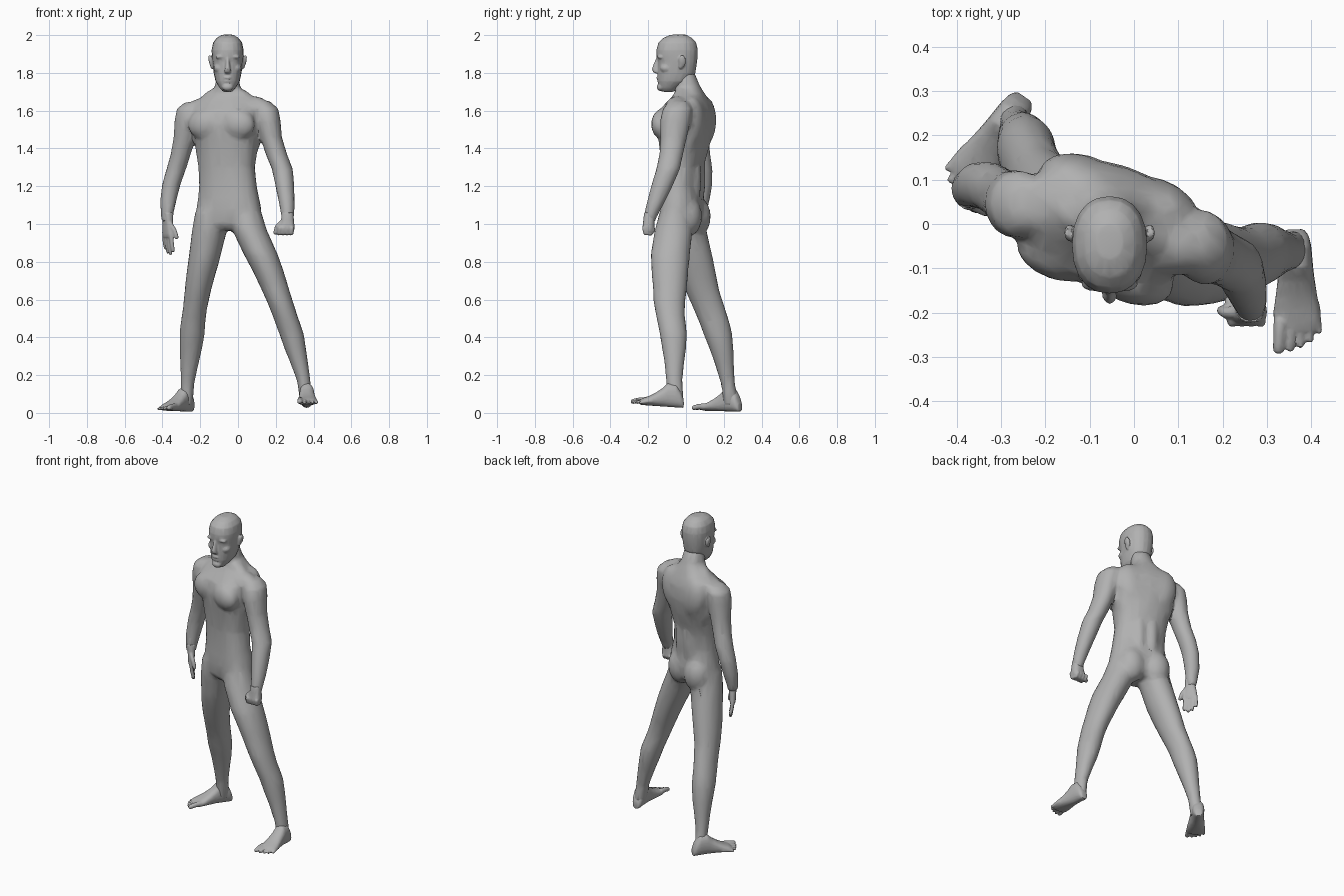
import bpy, bmesh, math
from mathutils import Vector, Matrix

if "Cube" in bpy.data.objects:
    bpy.data.objects.remove(bpy.data.objects["Cube"], do_unlink=True)

clay = bpy.data.materials.new("clay_grey")
clay.use_nodes = True
clay.diffuse_color = (0.44, 0.44, 0.44, 1)
clay.node_tree.nodes["Principled BSDF"].inputs["Base Color"].default_value = (0.44, 0.44, 0.44, 1)

YAW = math.radians(-18)          # twist of the trunk
N = 20                           # sides of each cross-section


def loft(bm, rings, power=2.0):
    """Skin rings given as (centre, half-width vector, half-depth vector)."""
    loops = []
    for c, u, v in rings:
        loop = []
        for i in range(N):
            t = 2 * math.pi * i / N
            s, k = math.sin(t), math.cos(t)
            fs = math.copysign(abs(s) ** (2 / power), s)
            fk = math.copysign(abs(k) ** (2 / power), k)
            loop.append(bm.verts.new(Vector(c) + Vector(u) * fk + Vector(v) * fs))
        loops.append(loop)
    for a, b in zip(loops, loops[1:]):
        for i in range(N):
            bm.faces.new((a[i], a[(i + 1) % N], b[(i + 1) % N], b[i]))
    bm.faces.new(loops[0][::-1])
    bm.faces.new(loops[-1])


def column(bm, rows, yaw=0.0, power=2.0):
    """Stack of level ellipses: x, y, z, half-width, half-depth."""
    c, s = math.cos(yaw), math.sin(yaw)
    loft(bm, [((x, y, z), (a * c, a * s, 0), (-b * s, b * c, 0)) for x, y, z, a, b in rows], power)


def blob(bm, centre, radii, yaw=0.0, tilt=0.0):
    m = (Matrix.Translation(centre) @ Matrix.Rotation(yaw, 4, 'Z')
         @ Matrix.Rotation(tilt, 4, 'Y') @ Matrix.Diagonal((*radii, 1)))
    bmesh.ops.create_uvsphere(bm, u_segments=16, v_segments=10, radius=1, matrix=m)


def finger(bm, points, radius):
    """Round-jointed tube through points, slightly tapered."""
    pts = [Vector(p) for p in points]
    for i, p in enumerate(pts):
        blob(bm, p, [radius * (1 - 0.08 * i)] * 3)
    for i, (p, q) in enumerate(zip(pts, pts[1:])):
        d = (q - p).normalized()
        u = d.orthogonal().normalized()
        v = d.cross(u)
        r0, r1 = radius * (1 - 0.08 * i), radius * (0.92 - 0.08 * i)
        loft(bm, [(p, u * r0, v * r0), (q, u * r1, v * r1)])


def trunk(u, f, z):
    """Point in trunk space: u to the left, f forward."""
    c, s = math.cos(YAW), math.sin(YAW)
    return Vector((-0.06 + u * c + f * s, -0.01 + u * s - f * c, z))


def finish(bm, name, voxel, smooth, ratio):
    """Fuse the overlapping masses into one skin."""
    bmesh.ops.recalc_face_normals(bm, faces=bm.faces)
    mesh = bpy.data.meshes.new(name)
    bm.to_mesh(mesh)
    bm.free()
    ob = bpy.data.objects.new(name, mesh)
    bpy.context.collection.objects.link(ob)
    mesh.materials.append(clay)
    rm = ob.modifiers.new("fuse", 'REMESH')
    rm.mode, rm.voxel_size = 'VOXEL', voxel
    sm = ob.modifiers.new("soften", 'SMOOTH')
    sm.factor, sm.iterations = 0.5, smooth
    de = ob.modifiers.new("simplify", 'DECIMATE')
    de.ratio = ratio
    bpy.ops.object.select_all(action='DESELECT')
    ob.select_set(True)
    bpy.context.view_layer.objects.active = ob
    for m in ("fuse", "soften", "simplify"):
        bpy.ops.object.modifier_apply(modifier=m)
    bpy.ops.object.shade_smooth_by_angle(angle=math.radians(35))


# Trunk and neck
body = bmesh.new()
column(body, [(-.055, -.02, .965, .06, .07), (-.05, -.02, 1.0, .165, .1), (-.048, -.02, 1.08, .176, .108),
              (-.05, -.022, 1.14, .165, .102), (-.053, -.025, 1.2, .156, .097), (-.06, -.018, 1.3, .152, .102),
              (-.06, -.008, 1.42, .17, .127), (-.06, -.005, 1.52, .187, .142), (-.06, 0, 1.6, .2, .132),
              (-.06, .015, 1.65, .18, .1), (-.057, .02, 1.69, .1, .075), (-.055, .008, 1.73, .064, .066),
              (-.055, -.012, 1.8, .058, .057)], YAW, 2.3)
for s in (-1, 1):
    blob(body, trunk(s * .088, .088, 1.53), (.098, .06, .082), YAW, s * .2)       # chest muscle
    blob(body, trunk(s * .085, -.078, 1.54), (.1, .066, .14), YAW, s * .25)       # shoulder blade
    blob(body, trunk(s * .125, -.02, 1.46), (.058, .085, .13), YAW, s * .2)       # side of the back
    blob(body, trunk(s * .036, -.06, 1.25), (.045, .045, .2), YAW)                # back muscle
    blob(body, trunk(s * .035, .068, 1.28), (.05, .033, .19), YAW)                # abdomen
    blob(body, trunk(s * .075, -.04, 1.04), (.085, .08, .11), YAW)                # buttock
    blob(body, trunk(s * .12, .005, 1.622), (.12, .055, .05), YAW, s * .22)       # shoulder girdle
    blob(body, trunk(s * .07, -.01, 1.682), (.085, .045, .035), YAW, s * .4)      # neck slope
blob(body, trunk(.16, -.01, 1.63), (.075, .055, .045), YAW, .2)                   # raised left shoulder

# Legs: left, then right
column(body, [(.02, -.045, 1.14, .05, .06), (.04, -.055, 1.06, .085, .085), (.06, -.065, .97, .092, .1),
              (.12, -.083, .84, .09, .104), (.16, -.085, .75, .082, .098), (.195, -.085, .66, .074, .09),
              (.222, -.088, .59, .069, .084), (.247, -.083, .52, .066, .077), (.283, -.067, .42, .065, .072),
              (.303, -.063, .34, .057, .064), (.32, -.062, .28, .049, .054), (.348, -.062, .17, .036, .043),
              (.358, -.058, .09, .034, .044), (.36, -.056, .06, .03, .04)])
column(body, [(-.125, -.01, 1.14, .05, .06), (-.145, -.005, 1.06, .082, .09), (-.15, .008, .97, .093, .1),
              (-.18, .042, .81, .083, .102), (-.197, .063, .73, .077, .097), (-.212, .086, .65, .07, .09),
              (-.228, .124, .55, .064, .084), (-.238, .15, .48, .065, .08), (-.243, .168, .42, .067, .076),
              (-.25, .19, .33, .058, .062), (-.258, .205, .25, .047, .049), (-.268, .223, .15, .036, .037),
              (-.27, .235, .08, .034, .04), (-.27, .235, .04, .03, .035)])
blob(body, (.225, -.13, .58), (.042, .034, .06), 0, -.3)      # left kneecap
blob(body, (-.235, .08, .56), (.045, .036, .06))              # right kneecap

# Arms: left, then right
column(body, [(.125, -.04, 1.65, .045, .05), (.148, -.045, 1.61, .066, .078), (.158, -.055, 1.55, .067, .082),
              (.175, -.065, 1.46, .058, .07), (.203, -.078, 1.37, .057, .063), (.235, -.095, 1.29, .056, .063),
              (.248, -.128, 1.2, .05, .057), (.259, -.162, 1.11, .042, .047), (.263, -.188, 1.04, .034, .035),
              (.262, -.195, 1.01, .032, .032)])
column(body, [(-.235, .045, 1.645, .045, .05), (-.258, .045, 1.61, .066, .075), (-.268, .045, 1.55, .068, .077),
              (-.282, .055, 1.46, .059, .066), (-.303, .07, 1.37, .053, .058), (-.327, .085, 1.29, .052, .056),
              (-.353, .088, 1.21, .049, .052), (-.37, .08, 1.12, .043, .044), (-.376, .068, 1.04, .032, .034),
              (-.375, .065, 1.01, .029, .031)])
finish(body, "body", .009, 9, .08)

# Head: skull and jaw, then facial masses
head = bmesh.new()
HX = -.055
column(head, [(HX, y, z, a, b) for z, y, a, b in (
    (1.7, -.095, .024, .03), (1.72, -.09, .042, .05), (1.755, -.064, .064, .085), (1.8, -.05, .074, .1),
    (1.86, -.045, .081, .104), (1.885, -.047, .083, .108), (1.92, -.047, .085, .11), (1.96, -.046, .077, .1),
    (1.985, -.044, .058, .076), (2.002, -.04, .03, .04))], 0, 2.25)
blob(head, (HX, -.135, 1.724), (.03, .02, .02))                                   # chin
blob(head, (HX, -.141, 1.774), (.025, .016, .009))                                # upper lip
blob(head, (HX, -.139, 1.757), (.022, .015, .009))                                # lower lip
loft(head, [((HX, -.14, 1.885), (.010, 0, 0), (0, .015, 0)), ((HX, -.15, 1.85), (.011, 0, 0), (0, .02, 0)),
            ((HX, -.16, 1.822), (.015, 0, 0), (0, .021, 0)), ((HX, -.157, 1.805), (.018, 0, 0), (0, .018, 0)),
            ((HX, -.15, 1.797), (.012, 0, 0), (0, .012, 0))])                      # nose
for s in (-1, 1):
    blob(head, (HX + s * .032, -.134, 1.886), (.034, .018, .012), 0, s * .1)      # brow
    blob(head, (HX + s * .034, -.129, 1.86), (.016, .012, .008))                  # eye
    blob(head, (HX + s * .044, -.104, 1.825), (.03, .034, .026))                  # cheek
    blob(head, (HX + s * .09, -.02, 1.862), (.01, .02, .034), 0, s * .2)          # ear
    blob(head, (HX + s * .082, -.028, 1.838), (.01, .012, .018))                  # ear lobe
finish(head, "head", .005, 3, .14)

# Feet: heel position, heading, sole heights, side
for name, heel, d, z0, z1, side in (("left_foot", (.363, -.012), (.02, -1), .026, .045, 1),
                                    ("right_foot", (-.247, .287), (-.57, -.82), .006, .012, -1)):
    foot = bmesh.new()
    d = Vector((*d, 0)).normalized()
    out = Vector((-d.y, d.x, 0)) * side
    base = Vector((*heel, 0))
    rings = []
    for t, w, h in ((0, .02, .045), (.015, .031, .085), (.04, .036, .125), (.085, .039, .125),
                    (.115, .042, .095), (.15, .047, .07), (.18, .052, .053), (.21, .053, .04), (.23, .047, .03)):
        sole = z0 + (z1 - z0) * t / .27
        rings.append((base + d * t + Vector((0, 0, sole + h / 2)), out * w, (0, 0, h / 2)))
    loft(foot, rings, 2.3)
    for i, (a, b, r) in enumerate(((-.037, .268, .0155), (-.014, .267, .0115), (.006, .26, .0105),
                                   (.025, .248, .0105), (.043, .23, .0095))):
        z = z1 + r
        p = base + out * a + d * (b - .06)
        q = base + out * a * 1.15 + d * b
        finger(foot, [(p.x, p.y, z + .008), ((p.x + q.x) / 2, (p.y + q.y) / 2, z + .006), (q.x, q.y, z)], r)
    finish(foot, name, .005, 2, .2)

# Left hand: closed fist
hand = bmesh.new()
column(hand, [(.262, -.192, 1.06, .031, .03), (.262, -.196, 1.02, .034, .03),
              (.258, -.198, .985, .042, .032), (.255, -.197, .96, .042, .03)], 0, 2.5)
for i in range(4):
    x = .285 - i * .021
    finger(hand, [(x, -.22, .978), (x - .002, -.214, .952), (x - .006, -.185, .95), (x - .008, -.172, .97)], .0125)
finger(hand, [(.235, -.2, 1.01), (.208, -.2, .985), (.198, -.195, .955)], .014)
finish(hand, "left_hand", .005, 2, .2)

# Right hand: open, fingers hanging
hand = bmesh.new()
W = Vector((.55, -.83, 0))       # across the palm toward the thumb
F = Vector((-.83, -.55, 0))      # out of the back of the hand
P = Vector((-.372, .062, 0))
loft(hand, [(P + Vector((0, 0, z)), W * w, F * t) for z, w, t in (
    (1.06, .03, .029), (1.02, .03, .023), (.985, .037, .02), (.95, .042, .019), (.93, .038, .015))], 2.5)
for i, length in enumerate((.08, .095, .087, .066)):
    k = P + W * (.031 - i * .021)
    finger(hand, [k + Vector((0, 0, .945)), k - F * .004 + W * (.002 - i * .002) + Vector((0, 0, .94 - length * .5)),
                  k - F * .012 + W * (.002 - i * .003) + Vector((0, 0, .94 - length))], .0118)
finger(hand, [P + W * .025 + Vector((0, 0, 1.0)), P + W * .047 - F * .012 + Vector((0, 0, .965)),
              P + W * .055 - F * .02 + Vector((0, 0, .93))], .013)
finish(hand, "right_hand", .005, 2, .2)
